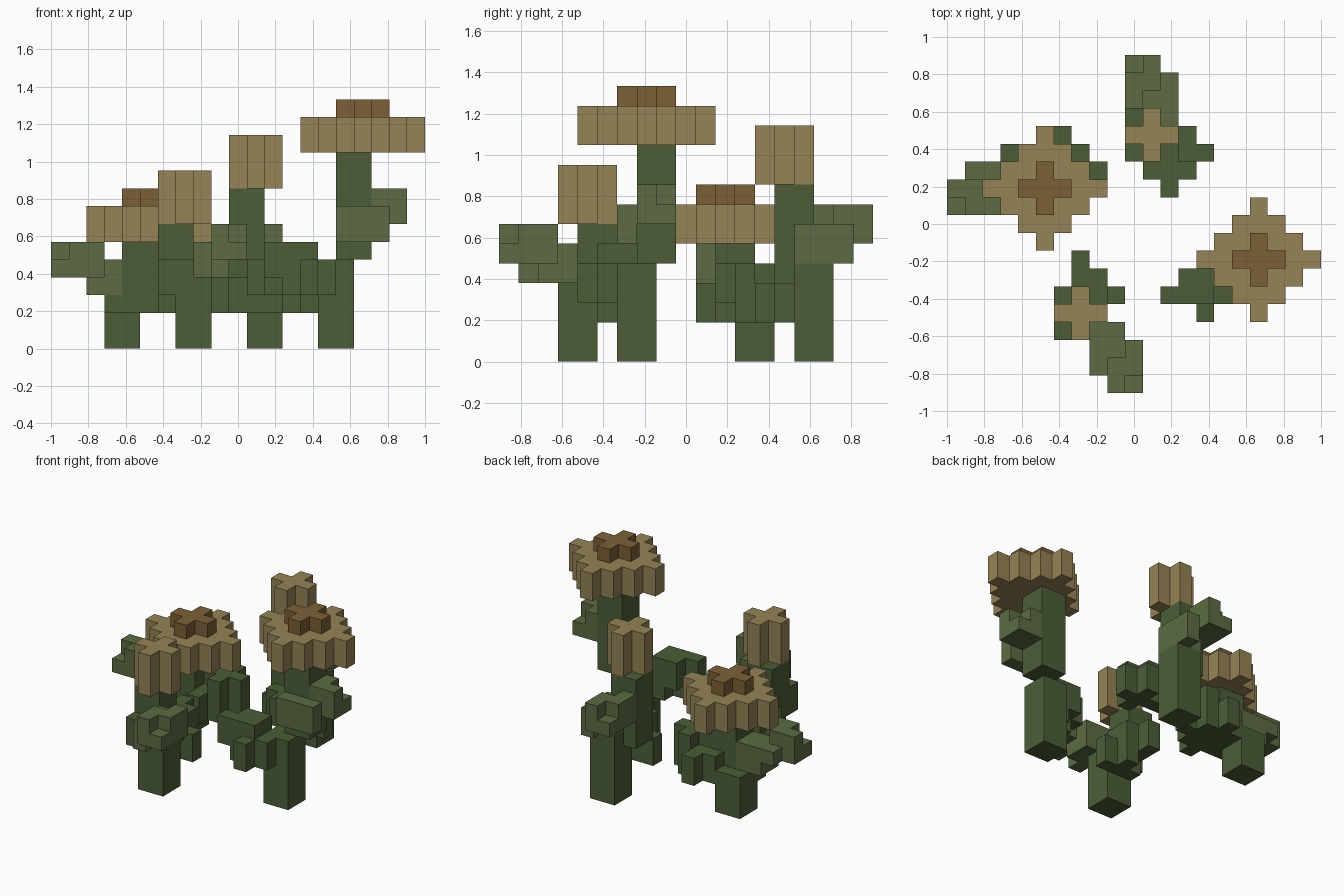
import bpy, bmesh

if "Cube" in bpy.data.objects:
    bpy.data.objects.remove(bpy.data.objects["Cube"])

U = 2 / 21
owner = {}   # voxel -> part name
colours = {}


def box(x0, x1, y0, y1, z0, z1):
    return [(x, y, z) for x in range(x0, x1) for y in range(y0, y1) for z in range(z0, z1)]


def diamond(cx, cy, r, z0, z1):
    return [c for c in box(cx - r, cx + r + 1, cy - r, cy + r + 1, z0, z1)
            if abs(c[0] - cx) + abs(c[1] - cy) <= r]


def add(name, colour, cells):
    colours[name] = colour
    for c in cells:
        owner.setdefault(c, name)


def leaf_cells():
    # two overlapping rounded slabs stepping outwards and up
    low = set(box(0, 3, 0, 2, 0, 2)) - {(2, 1, 0)}
    high = set(box(1, 4, 1, 3, 1, 3)) - {(3, 2, 2), (1, 1, 2)}
    return low | high


def material(name, rgb):
    m = bpy.data.materials.new(name)
    m.diffuse_color = (*[(c / 255) ** 2.2 for c in rgb], 1)
    m.use_nodes = True
    m.node_tree.nodes["Principled BSDF"].inputs["Base Color"].default_value = m.diffuse_color
    return m


MATS = {"stem": material("stem_green", (77, 94, 58)),
        "leaf": material("leaf_green", (92, 107, 68)),
        "cap": material("cap_tan", (147, 130, 86)),
        "nub": material("nub_brown", (122, 96, 57))}

# stems: leaning in steps from foot to top
add("right_stem", "stem", box(15, 17, 6, 8, 0, 5) + box(16, 18, 7, 9, 5, 11))
add("back_stem", "stem", box(11, 13, 15, 17, 0, 5) + box(10, 12, 14, 16, 4, 9))
add("front_stem", "stem", box(7, 9, 3, 5, 0, 4) + box(6, 8, 3, 5, 3, 5) + box(6, 8, 4, 6, 4, 7))
add("left_stem", "stem", box(3, 5, 12, 14, 0, 3) + box(3, 5, 11, 13, 2, 3) + box(4, 6, 11, 13, 3, 6))

# low dark side leaves
add("right_low_leaf", "stem", diamond(14, 5, 1, 3, 5) + box(12, 15, 5, 6, 4, 6)
    + box(13, 15, 6, 7, 4, 6))
add("back_low_leaf", "stem", diamond(13, 13, 1, 2, 4) + box(10, 13, 13, 14, 2, 4)
    + diamond(12, 12, 1, 3, 5))
add("front_low_leaf", "stem", diamond(8, 5, 1, 2, 4) + box(7, 9, 6, 7, 3, 5)
    + box(7, 8, 7, 8, 3, 5) + box(8, 9, 5, 6, 3, 5))
add("left_low_leaf", "stem", diamond(6, 12, 2, 2, 4) + diamond(7, 12, 1, 3, 5))

# light upper leaves, one template turned four ways
PLACE = {"right": lambda u, v, w: (16 + u, 6 + v, 6 + w),
         "back": lambda u, v, w: (12 - v, 15 + u, 5 + w),
         "front": lambda u, v, w: (8 + v, 3 - u, 4 + w),
         "left": lambda u, v, w: (3 - u, 12 - v, 3 + w)}
for side, put in PLACE.items():
    add(side + "_leaf", "leaf", [put(*c) for c in leaf_cells()
                                 if not (side == "left" and c[0] == 2 and c[2] == 0)])

# open flower caps with nubs, and closed buds
for side, x, y, z in (("right", 17, 7, 11), ("left", 5, 11, 6)):
    add(side + "_cap", "cap", diamond(x, y, 3, z, z + 2))
    add(side + "_nub", "nub", diamond(x, y, 1, z + 2, z + 3))
add("back_bud", "cap", diamond(11, 14, 1, 9, 12))
add("front_bud", "cap", diamond(7, 4, 1, 7, 10))

# outer skin of each part
CORNERS = ((0, 0), (1, 0), (1, 1), (0, 1))
for name, colour in colours.items():
    bm = bmesh.new()
    for c in [k for k, n in owner.items() if n == name]:
        for axis in range(3):
            for side in (0, 1):
                nb = list(c)
                nb[axis] += 2 * side - 1
                if tuple(nb) in owner:
                    continue
                pts = []
                for a, b in CORNERS if side else CORNERS[::-1]:
                    p = list(c)
                    p[axis] += side
                    p[(axis + 1) % 3] += a
                    p[(axis + 2) % 3] += b
                    pts.append(bm.verts.new((p[0] * U - 1, p[1] * U - 9.5 * U, p[2] * U)))
                bm.faces.new(pts)
    bmesh.ops.remove_doubles(bm, verts=bm.verts, dist=1e-4)
    bmesh.ops.dissolve_limit(bm, angle_limit=0.01, verts=bm.verts, edges=bm.edges)
    me = bpy.data.meshes.new(name)
    bm.to_mesh(me)
    bm.free()
    me.materials.append(MATS[colour])
    bpy.context.collection.objects.link(bpy.data.objects.new(name, me))
